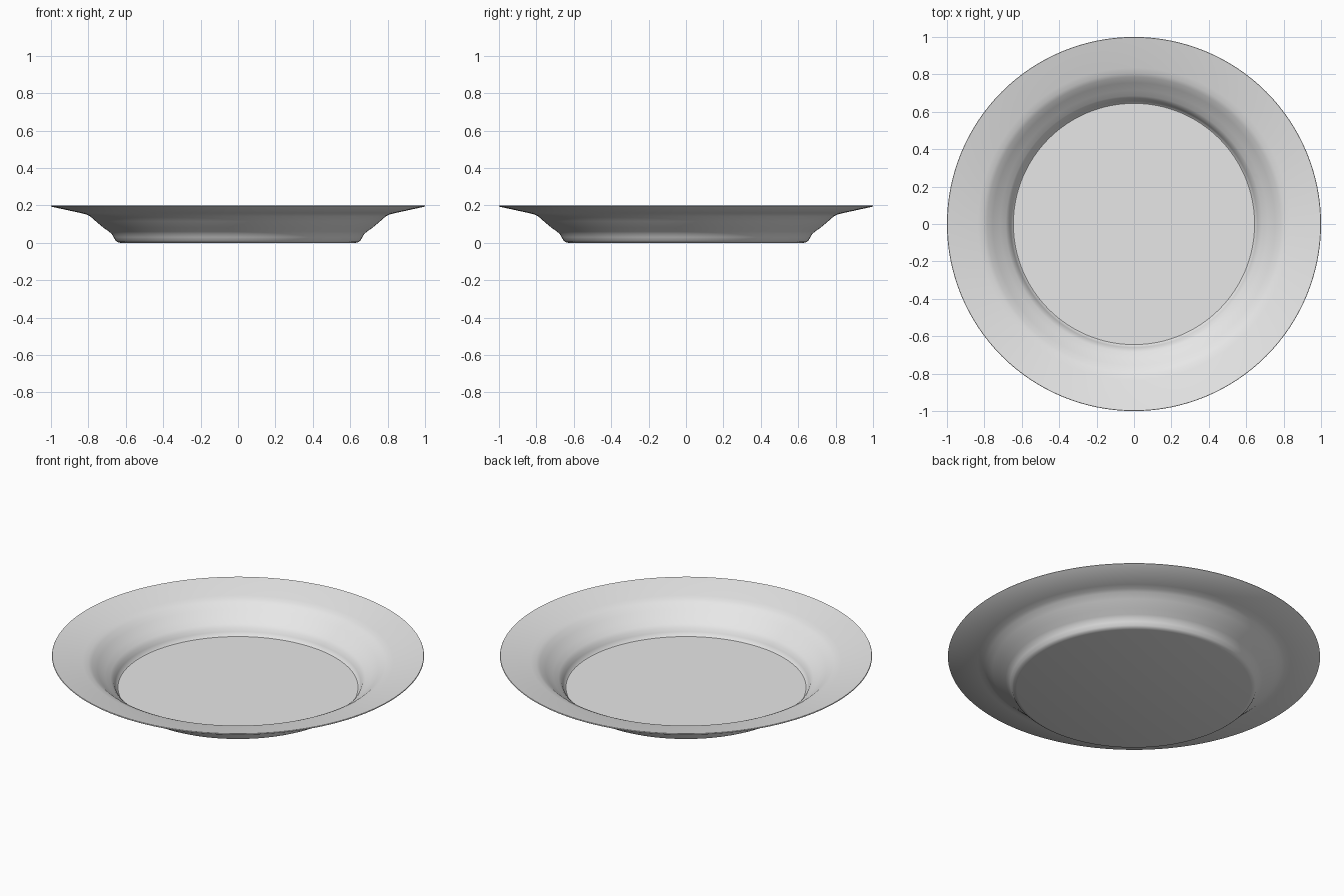
import bpy
import bmesh
import math

cube = bpy.data.objects.get("Cube")
if cube:
    bpy.data.objects.remove(cube, do_unlink=True)

SEGMENTS = 128

# Glaze colour
glaze = bpy.data.materials.new("pale grey ceramic")
glaze.use_nodes = True
grey = (0.8, 0.8, 0.8, 1)
glaze.diffuse_color = grey
glaze.node_tree.nodes["Principled BSDF"].inputs["Base Color"].default_value = grey

# Underside from foot to rim, then the upper face back to the well
underside = [(0, 0), (0.63, 0), (0.645, 0.004), (0.655, 0.012), (0.665, 0.03),
             (0.675, 0.047), (0.69, 0.06), (0.72, 0.081), (0.76, 0.115),
             (0.79, 0.141), (0.81, 0.151), (0.84, 0.159), (0.997, 0.193)]
rim = [(1, 0.196), (0.998, 0.2)]
upper = [(0.835, 0.166), (0.805, 0.158), (0.785, 0.148), (0.755, 0.123),
         (0.715, 0.09), (0.685, 0.069), (0.669, 0.052), (0.66, 0.032),
         (0.652, 0.016), (0.645, 0.01), (0, 0.01)]
profile = underside + rim + upper

# Plate: the profile spun about the vertical axis
bm = bmesh.new()
verts = [bm.verts.new((r, 0, z)) for r, z in profile]
edges = [bm.edges.new(pair) for pair in zip(verts, verts[1:])]
bmesh.ops.spin(bm, geom=verts + edges, cent=(0, 0, 0), axis=(0, 0, 1),
               angle=math.tau, steps=SEGMENTS, use_duplicate=False)
bmesh.ops.remove_doubles(bm, verts=bm.verts, dist=0.0005)
bmesh.ops.recalc_face_normals(bm, faces=bm.faces)

mesh = bpy.data.meshes.new("plate")
bm.to_mesh(mesh)
bm.free()
mesh.materials.append(glaze)
plate = bpy.data.objects.new("plate", mesh)
bpy.context.collection.objects.link(plate)

# Smooth shading with crisp rim
bpy.context.view_layer.objects.active = plate
plate.select_set(True)
bpy.ops.object.shade_smooth_by_angle(angle=math.radians(35))
